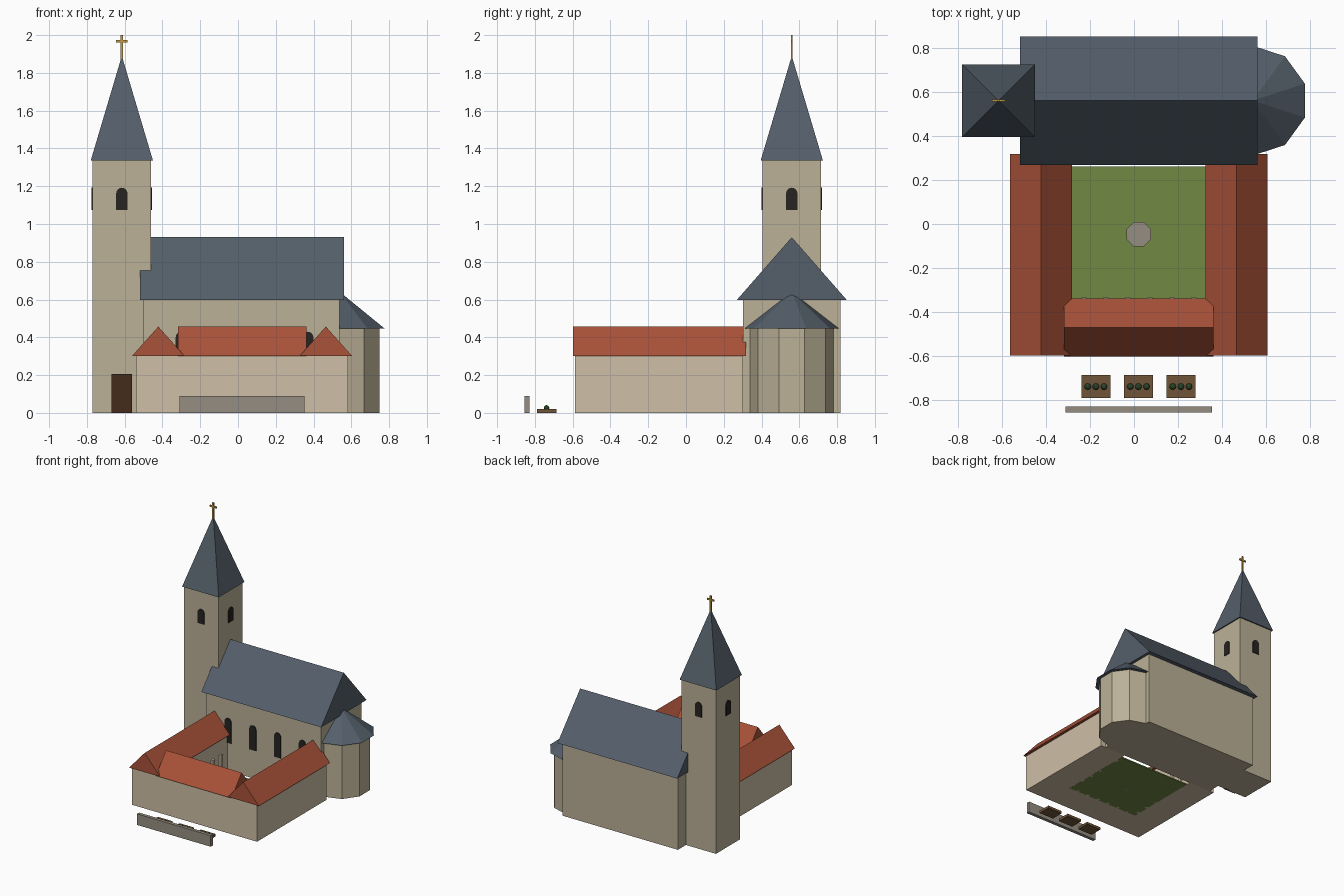
import bpy, math

if "Cube" in bpy.data.objects:
    bpy.data.objects.remove(bpy.data.objects["Cube"])

def mat(name, *c):
    m = bpy.data.materials.new(name)
    m.diffuse_color = (*c, 1)
    m.use_nodes = True
    m.node_tree.nodes["Principled BSDF"].inputs["Base Color"].default_value = m.diffuse_color
    return m

CHURCH = mat("church_plaster", 0.50, 0.44, 0.31)
CLOISTER = mat("cloister_plaster", 0.62, 0.52, 0.38)
SLATE = mat("slate", 0.09, 0.115, 0.145)
TILE = mat("red_tile", 0.40, 0.085, 0.04)
DARK = mat("dark_glass", 0.02, 0.017, 0.015)
WOOD = mat("door_wood", 0.06, 0.025, 0.012)
SOIL = mat("bed_soil", 0.16, 0.09, 0.04)
GRASS = mat("grass", 0.16, 0.25, 0.055)
LEAF = mat("leaf", 0.03, 0.07, 0.03)
STONE = mat("stone", 0.30, 0.27, 0.22)
GOLD = mat("gold", 0.55, 0.33, 0.06)

def mesh(name, verts, faces, m):
    me = bpy.data.meshes.new(name)
    me.from_pydata(verts, [], faces)
    me.materials.append(m)
    o = bpy.data.objects.new(name, me)
    bpy.context.collection.objects.link(o)
    return o

def extrude(name, profile, place, d0, d1, m):
    """Extrude a 2D profile; place(u, v, d) maps it to space."""
    n = len(profile)
    verts = [place(u, v, d) for d in (d0, d1) for u, v in profile]
    faces = [list(range(n))[::-1], list(range(n, 2 * n))]
    faces += [[i, (i + 1) % n, n + (i + 1) % n, n + i] for i in range(n)]
    o = mesh(name, verts, faces, m)
    import bmesh
    bm = bmesh.new()
    bm.from_mesh(o.data)
    bmesh.ops.recalc_face_normals(bm, faces=bm.faces)
    bm.to_mesh(o.data)
    bm.free()
    return o

def box(name, x0, x1, y0, y1, z0, z1, m):
    return extrude(name, [(x0, y0), (x1, y0), (x1, y1), (x0, y1)],
                   lambda u, v, d: (u, v, d), z0, z1, m)

def gable(name, axis, c, half, z0, z1, d0, d1, m):
    place = (lambda u, v, d: (d, u, v)) if axis == 'x' else (lambda u, v, d: (u, d, v))
    return extrude(name, [(c - half, z0), (c + half, z0), (c, z1)], place, d0, d1, m)

def arch(name, cx, cy, z0, w, h, angle, m, t=0.006):
    """Arched panel whose face looks along -y turned by angle."""
    r = w / 2
    prof = [(-r, z0), (r, z0)]
    prof += [(r * math.cos(a), z0 + h - r + r * math.sin(a))
             for a in (math.pi * i / 8 for i in range(9))]
    ca, sa = math.cos(angle), math.sin(angle)
    return extrude(name, prof, lambda u, v, d: (cx + u * ca - d * sa, cy + u * sa + d * ca, v),
                   -t, t, m)

def cone(name, n, r1, r2, x, y, z0, z1, rot, m):
    bpy.ops.mesh.primitive_cone_add(vertices=n, radius1=r1, radius2=r2, depth=z1 - z0,
                                    location=(x, y, (z0 + z1) / 2), rotation=(0, 0, rot))
    o = bpy.context.object
    o.name = name
    o.data.materials.append(m)
    return o

# Tower with spire, cross, belfry openings and door
TX, TY, TH = -0.615, 0.56, 0.155
box("tower", TX - TH, TX + TH, TY - TH, TY + TH, 0, 1.335, CHURCH)
cone("spire", 4, 0.165 * math.sqrt(2), 0, TX, TY, 1.335, 1.89, math.pi / 4, SLATE)
box("cross_post", TX - .006, TX + .006, TY - .005, TY + .005, 1.87, 2.0, GOLD)
box("cross_bar", TX - .03, TX + .03, TY - .005, TY + .005, 1.96, 1.973, GOLD)
for k in range(4):
    a = k * math.pi / 2
    arch(f"belfry_opening_{k}", TX + TH * math.sin(a), TY - TH * math.cos(a),
         1.075, 0.06, 0.117, a, DARK)
box("tower_door", -0.67, -0.56, TY - TH - .008, TY - TH + .01, 0, 0.205, WOOD)

# Nave with roof and south windows
box("nave", -0.5, 0.537, 0.302, 0.818, 0, 0.6, CHURCH)
gable("nave_roof", 'x', 0.56, 0.292, 0.597, 0.93, -0.518, 0.56, SLATE)
for i in range(4):
    arch(f"nave_window_{i}", -0.3 + 0.223 * i, 0.302, 0.23, 0.06, 0.2, 0, DARK)

# Ten-sided apse
cone("apse", 10, 0.222, 0.222, 0.537, 0.56, 0, 0.45, 0, CHURCH)
cone("apse_roof", 10, 0.249, 0, 0.539, 0.56, 0.447, 0.64, 0, SLATE)

# Cloister: two side wings and a front wing around the garden
CX = 0.0215
for side, s in (("left", -1), ("right", 1)):
    c = CX + s * 0.4435
    box(f"{side}_wing", c - .118, c + .118, -0.588, 0.303, 0, 0.302, CLOISTER)
    gable(f"{side}_wing_roof", 'y', c, 0.14, 0.3, 0.457, -0.597, 0.318, TILE)
box("front_wing", CX - .4, CX + .4, -0.588, -0.352, 0, 0.302, CLOISTER)
gable("front_wing_roof", 'x', -0.47, 0.131, 0.3, 0.458, CX - .34, CX + .34, TILE)
box("garden_lawn", CX - .325, CX + .325, -0.352, 0.262, 0, 0.01, GRASS)
cone("well", 8, 0.06, 0.06, CX, -0.047, 0, 0.06, math.pi / 8, STONE)

# Arcade pillars along the garden
for i in range(6):
    y = -0.3 + 0.1 * i
    for s in (-1, 1):
        x = CX + s * 0.318
        box(f"arcade_pillar_side_{i}_{s}", x - .012, x + .012, y - .012, y + .012, 0, 0.17, CLOISTER)
    x = CX - 0.25 + 0.1 * i
    box(f"arcade_pillar_front_{i}", x - .012, x + .012, -0.357, -0.333, 0, 0.17, CLOISTER)

# Planting beds and low boundary wall
for i in range(3):
    bx = 0.02 + 0.193 * (i - 1)
    box(f"planting_bed_{i}", bx - .066, bx + .066, -0.79, -0.686, 0, 0.02, SOIL)
    for j in range(3):
        bpy.ops.mesh.primitive_ico_sphere_add(subdivisions=2, radius=0.015,
                                              location=(bx + .037 * (j - 1), -0.738, 0.026))
        o = bpy.context.object
        o.name = f"shrub_{i}_{j}"
        o.data.materials.append(LEAF)
box("garden_wall", -0.31, 0.353, -0.855, -0.828, 0, 0.09, STONE)
